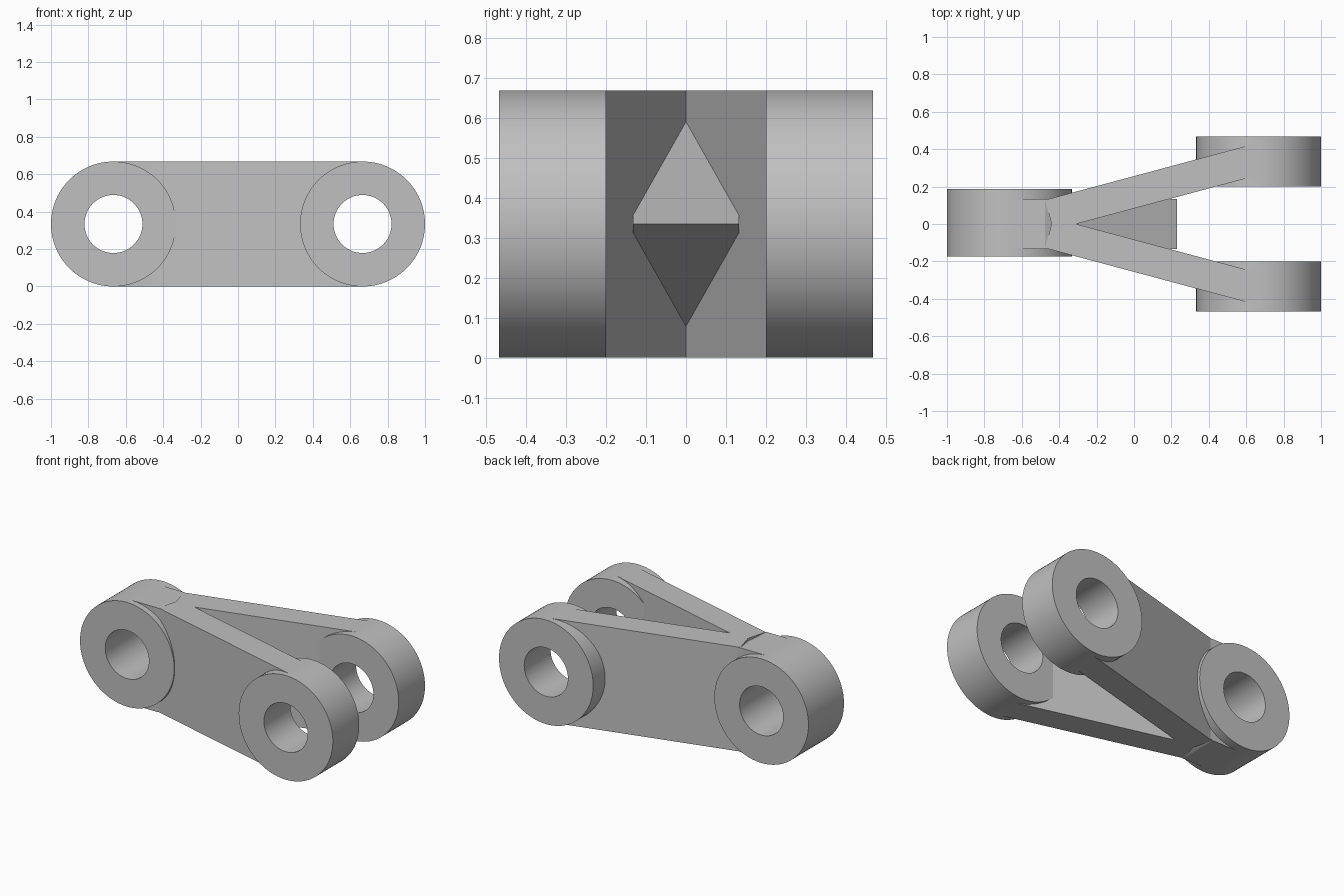
import bpy, bmesh, math
from mathutils import Vector

cube = bpy.data.objects.get("Cube")
if cube:
    bpy.data.objects.remove(cube, do_unlink=True)

R = 0.334            # outer radius of the eyes, also their centre height
BORE = 0.155
EYE_X = 0.666
SLOPE = math.tan(math.radians(15))

grey = bpy.data.materials.new("plain grey")
grey.use_nodes = True
colour = (0.53, 0.53, 0.53, 1)
grey.diffuse_color = colour
grey.node_tree.nodes["Principled BSDF"].inputs["Base Color"].default_value = colour


def add_object(name, bm):
    bmesh.ops.recalc_face_normals(bm, faces=bm.faces)
    mesh = bpy.data.meshes.new(name)
    bm.to_mesh(mesh)
    bm.free()
    mesh.materials.append(grey)
    obj = bpy.data.objects.new(name, mesh)
    bpy.context.collection.objects.link(obj)
    return obj


def prism(name, points, offset):
    """Extrude a closed outline of 3D points along an offset."""
    bm = bmesh.new()
    face = bm.faces.new([bm.verts.new(p) for p in points])
    result = bmesh.ops.extrude_face_region(bm, geom=[face], use_keep_orig=True)
    verts = [v for v in result["geom"] if isinstance(v, bmesh.types.BMVert)]
    bmesh.ops.translate(bm, verts=verts, vec=Vector(offset))
    return add_object(name, bm)


def eye(name, x, y0, y1, segments=96):
    """Spin a rectangular section into a bored ring around the y direction."""
    bm = bmesh.new()
    section = [(BORE, y0), (R, y0), (R, y1), (BORE, y1)]
    verts = [bm.verts.new((x, y, R + r)) for r, y in section]
    edges = [bm.edges.new((verts[i], verts[(i + 1) % 4])) for i in range(4)]
    bmesh.ops.spin(bm, geom=verts + edges, cent=(x, 0, R), axis=(0, 1, 0),
                   angle=math.tau, steps=segments)
    bmesh.ops.remove_doubles(bm, verts=bm.verts, dist=1e-4)
    obj = add_object(name, bm)
    bpy.ops.object.select_all(action="DESELECT")
    obj.select_set(True)
    bpy.context.view_layer.objects.active = obj
    bpy.ops.object.shade_smooth_by_angle(angle=math.radians(30))


def clear_bore(obj, x):
    """Keep a body out of the bore; the wider cut stays buried in the eye."""
    r = BORE + 0.04
    ring = [(x + r * math.cos(a), -1, R + r * math.sin(a))
            for a in (math.tau * i / 48 for i in range(48))]
    cutter = prism(obj.name + "_cutter", ring, (0, 2, 0))
    cutter.hide_render = True
    cutter.hide_set(True)
    cutter.display_type = "WIRE"
    mod = obj.modifiers.new("bore clearance", "BOOLEAN")
    mod.operation = "DIFFERENCE"
    mod.solver = "EXACT"
    mod.object = cutter


# Single eye, and the two eyes of the fork
eye("single_eye", -EYE_X, -0.173, 0.187)
eye("left_fork_eye", EYE_X, 0.2, 0.467)
eye("right_fork_eye", EYE_X, -0.467, -0.2)

# Diverging fork arms, square-ended where they cross near the single eye
for name, side in (("left_arm", 1), ("right_arm", -1)):
    outline = [(-0.475, 0.256 - 0.475 * SLOPE), (-0.432, 0.083 - 0.432 * SLOPE),
               (EYE_X, 0.083 + EYE_X * SLOPE), (EYE_X, 0.256 + EYE_X * SLOPE)]
    arm = prism(name, [(x, side * y, 0) for x, y in outline], (0, 0, 2 * R))
    clear_bore(arm, EYE_X)

# Pointed web that fills the crotch of the fork
side_outline = [(-EYE_X, 0), (-0.475, 0), (0.23, R), (-0.475, 2 * R), (-EYE_X, 2 * R)]
web = prism("centre_web", [(x, -0.133, z) for x, z in side_outline], (0, 0.266, 0))
clear_bore(web, -EYE_X)
